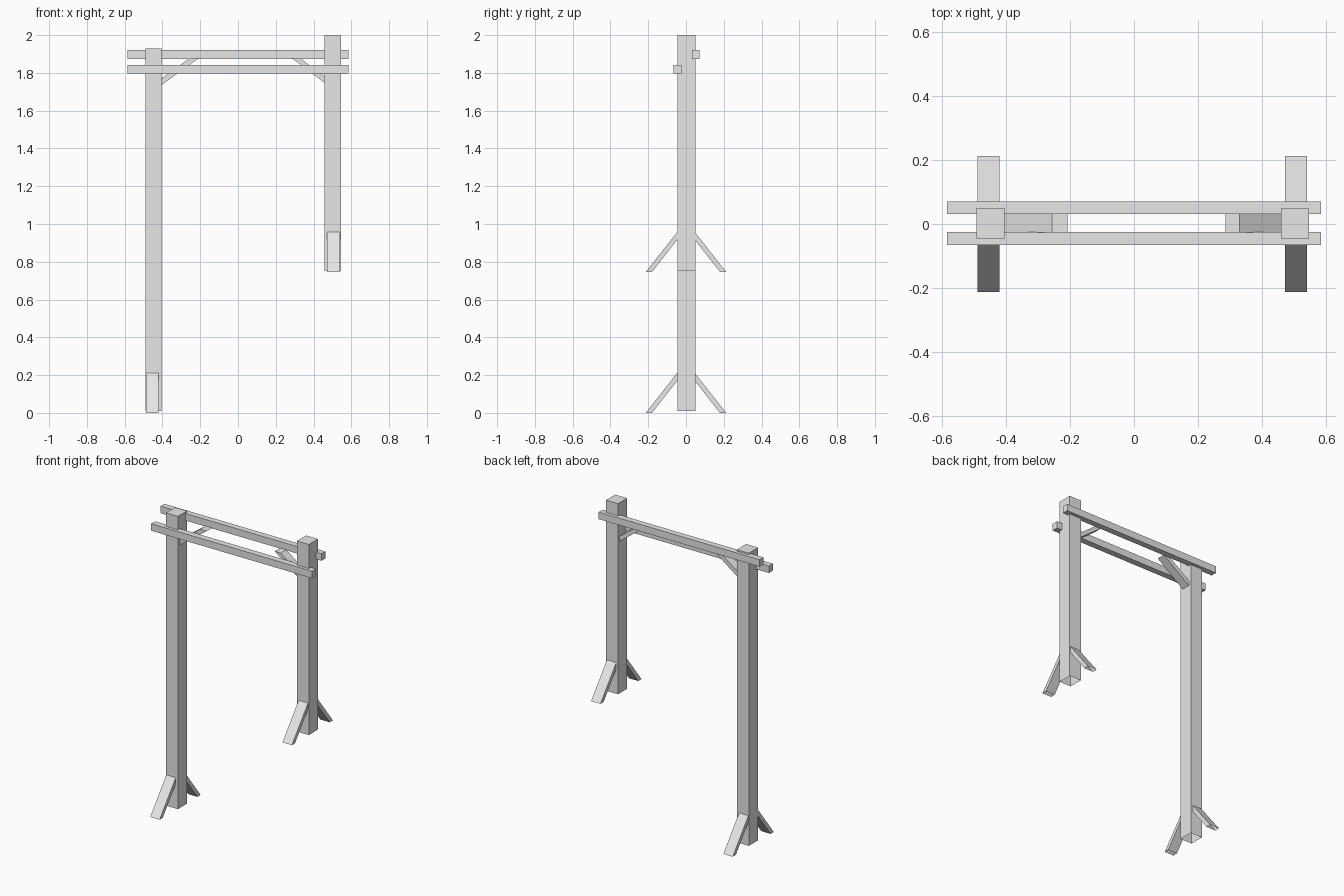
import bpy
import bmesh
from mathutils import Vector

cube = bpy.data.objects.get("Cube")
if cube:
    bpy.data.objects.remove(cube, do_unlink=True)

grey = bpy.data.materials.new("plain grey")
grey.use_nodes = True
grey.diffuse_color = (0.8, 0.8, 0.8, 1)
grey.node_tree.nodes["Principled BSDF"].inputs["Base Color"].default_value = (0.8, 0.8, 0.8, 1)


def prism(name, profile, depth, open_bottom=False):
    """Sweep a closed profile of 3D points along the depth vector."""
    bm = bmesh.new()
    base = bm.faces.new([bm.verts.new(p) for p in profile])
    swept = bmesh.ops.extrude_face_region(bm, geom=[base], use_keep_orig=True)
    moved = [v for v in swept["geom"] if isinstance(v, bmesh.types.BMVert)]
    bmesh.ops.translate(bm, verts=moved, vec=Vector(depth))
    bmesh.ops.recalc_face_normals(bm, faces=bm.faces)
    if open_bottom:
        lowest = min(bm.faces, key=lambda f: f.calc_center_median().z)
        bmesh.ops.delete(bm, geom=[lowest], context='FACES_ONLY')
    mesh = bpy.data.meshes.new(name)
    bm.to_mesh(mesh)
    bm.free()
    mesh.materials.append(grey)
    obj = bpy.data.objects.new(name, mesh)
    bpy.context.collection.objects.link(obj)
    return obj


def box(name, x, y, z, open_bottom=False):
    profile = [(x[0], y[0], z[0]), (x[1], y[0], z[0]), (x[1], y[1], z[0]), (x[0], y[1], z[0])]
    return prism(name, profile, (0, 0, z[1] - z[0]), open_bottom)


# Posts, hollow at the bottom: the left one stands on higher ground
box("right_post", (-0.491, -0.404), (-0.046, 0.050), (0.01, 1.93), True)
box("left_post", (0.459, 0.546), (-0.046, 0.049), (0.75, 2.0), True)

# Cross beams on either side of the posts
box("back_beam", (-0.584, 0.584), (0.031, 0.071), (1.874, 1.92))
box("front_beam", (-0.584, 0.584), (-0.066, -0.025), (1.796, 1.842))

# Slanted feet, front and back of each post
for side, x, ground in (("right", -0.488, 0.0), ("left", 0.472, 0.746)):
    for end, s in (("front", -1), ("back", 1)):
        outline = [(0.213, 0.0), (0.18, 0.0), (0.04, 0.178), (0.04, 0.22)]
        prism(f"{side}_{end}_foot", [(x, s * y, ground + z) for y, z in outline],
              (0.068, 0, 0), True)

# Knee braces between the posts and the beams
right_brace = [(-0.42, 1.725), (-0.208, 1.878), (-0.256, 1.878), (-0.42, 1.76)]
left_brace = [(0.475, 1.735), (0.285, 1.878), (0.329, 1.878), (0.475, 1.768)]
for side, outline in (("right", right_brace), ("left", left_brace)):
    prism(f"{side}_knee_brace", [(x, -0.026, z) for x, z in outline], (0, 0.058, 0))
